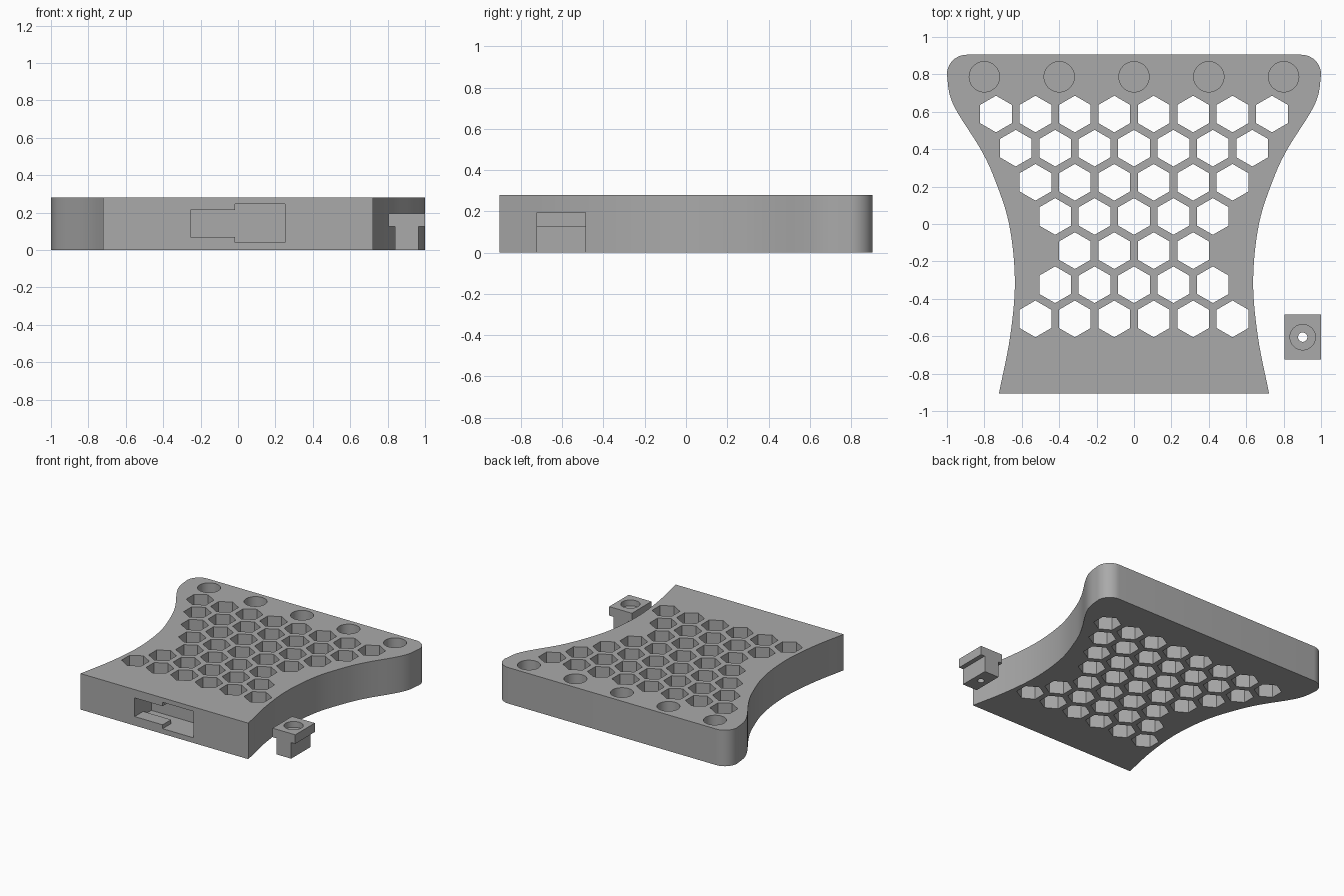
import bpy, bmesh, math
from mathutils import Vector

if "Cube" in bpy.data.objects:
    bpy.data.objects.remove(bpy.data.objects["Cube"])

grey = bpy.data.materials.new("mid grey")
grey.diffuse_color = (0.40, 0.40, 0.40, 1)
grey.use_nodes = True
grey.node_tree.nodes["Principled BSDF"].inputs["Base Color"].default_value = grey.diffuse_color


def prism(name, pts, lo, hi, axis="z"):
    """Extrude a 2D outline along z, or an x-z outline along y."""
    bm = bmesh.new()
    to3d = (lambda p: (p[0], p[1], lo)) if axis == "z" else (lambda p: (p[0], lo, p[1]))
    face = bm.faces.new([bm.verts.new(to3d(p)) for p in pts])
    new = bmesh.ops.extrude_face_region(bm, geom=[face])["geom"]
    step = Vector((0, 0, hi - lo)) if axis == "z" else Vector((0, hi - lo, 0))
    bmesh.ops.translate(bm, vec=step, verts=[g for g in new if isinstance(g, bmesh.types.BMVert)])
    bmesh.ops.recalc_face_normals(bm, faces=bm.faces)
    mesh = bpy.data.meshes.new(name)
    bm.to_mesh(mesh)
    bm.free()
    obj = bpy.data.objects.new(name, mesh)
    bpy.context.collection.objects.link(obj)
    mesh.materials.append(grey)
    return obj


def ring(x, y, r, n, start=0.0):
    return [(x + r * math.cos(start + 2 * math.pi * i / n),
             y + r * math.sin(start + 2 * math.pi * i / n)) for i in range(n)]


def rect(x0, x1, y0, y1):
    return [(x0, y0), (x1, y0), (x1, y1), (x0, y1)]


def cut(obj, cutters):
    """Subtract each cutter, then discard it."""
    bpy.context.view_layer.objects.active = obj
    for c in cutters:
        c.hide_render = True
        mod = obj.modifiers.new("cut", "BOOLEAN")
        mod.operation, mod.solver, mod.object = "DIFFERENCE", "EXACT", c
        bpy.ops.object.modifier_apply(modifier=mod.name)
        bpy.data.objects.remove(c)


def smooth_curve(keys, steps):
    """Catmull-Rom curve through the key points."""
    k = [Vector(p) for p in keys]
    k = [2 * k[0] - k[1]] + k + [2 * k[-1] - k[-2]]
    out = []
    for a, b, c, d in zip(k, k[1:], k[2:], k[3:]):
        for i in range(steps):
            t = i / steps
            out.append(0.5 * (2 * b + (c - a) * t + (2 * a - 5 * b + 4 * c - d) * t * t
                              + (3 * b - a - 3 * c + d) * t ** 3))
    return [tuple(p) for p in out] + [tuple(k[-2])]


# Plate: waisted sides flaring to a wide back with rounded corners
H = 0.28
side = smooth_curve([(0.722, -0.905), (0.662, -0.6), (0.637, -0.3), (0.668, 0.0),
                     (0.745, 0.24), (0.82, 0.40), (0.94, 0.59), (0.985, 0.69), (1.0, 0.80)], 6)
corner = [(0.895 + 0.105 * math.cos(a), 0.80 + 0.105 * math.sin(a))
          for a in (math.radians(9 * i) for i in range(1, 11))]
right = side + corner
plate = prism("plate", right + [(-x, y) for x, y in reversed(right)], 0, H)

# Honeycomb of through holes
PITCH = 0.2108
cutters = []
for row, count in enumerate((8, 7, 6, 5, 4, 5, 6)):
    y = 0.588 - row * PITCH * math.sqrt(3) / 2
    for i in range(count):
        x = (i - (count - 1) / 2) * PITCH
        cutters.append(prism("hex_cutter", ring(x, y, 0.098, 6, math.pi / 6), -0.1, H + 0.1))

# Round blind pockets along the back
for i in range(-2, 3):
    cutters.append(prism("pocket_cutter", ring(0.4 * i, 0.787, 0.081, 48), 0.12, H + 0.1))

# Keyhole slot in the front: wide entry, narrow lip, wide cavity behind the lip
cutters.append(prism("entry_cutter", rect(-0.015, 0.25, 0.04, 0.245), -1.0, -0.70, "y"))
cutters.append(prism("lip_cutter", rect(-0.255, 0.1, 0.07, 0.215), -1.0, -0.75, "y"))
cutters.append(prism("cavity_cutter", rect(-0.255, 0.1, 0.04, 0.245), -0.80, -0.70, "y"))
cut(plate, cutters)

# Loose T-shaped clip with a counterbored screw hole
cx, cy = 0.902, -0.605
clip = prism("clip", [(0.84, 0), (0.965, 0), (0.965, 0.125), (1.0, 0.125), (1.0, 0.195),
                      (0.805, 0.195), (0.805, 0.125), (0.84, 0.125)], -0.725, -0.485, "y")
cut(clip, [prism("bore_cutter", ring(cx, cy, 0.025, 24), -0.1, 0.3),
           prism("head_cutter", ring(cx, cy, 0.068, 40), 0.15, 0.3)])

for obj in (plate, clip):
    bpy.ops.object.select_all(action="DESELECT")
    obj.select_set(True)
    bpy.context.view_layer.objects.active = obj
    bpy.ops.object.shade_smooth_by_angle(angle=math.radians(30))
